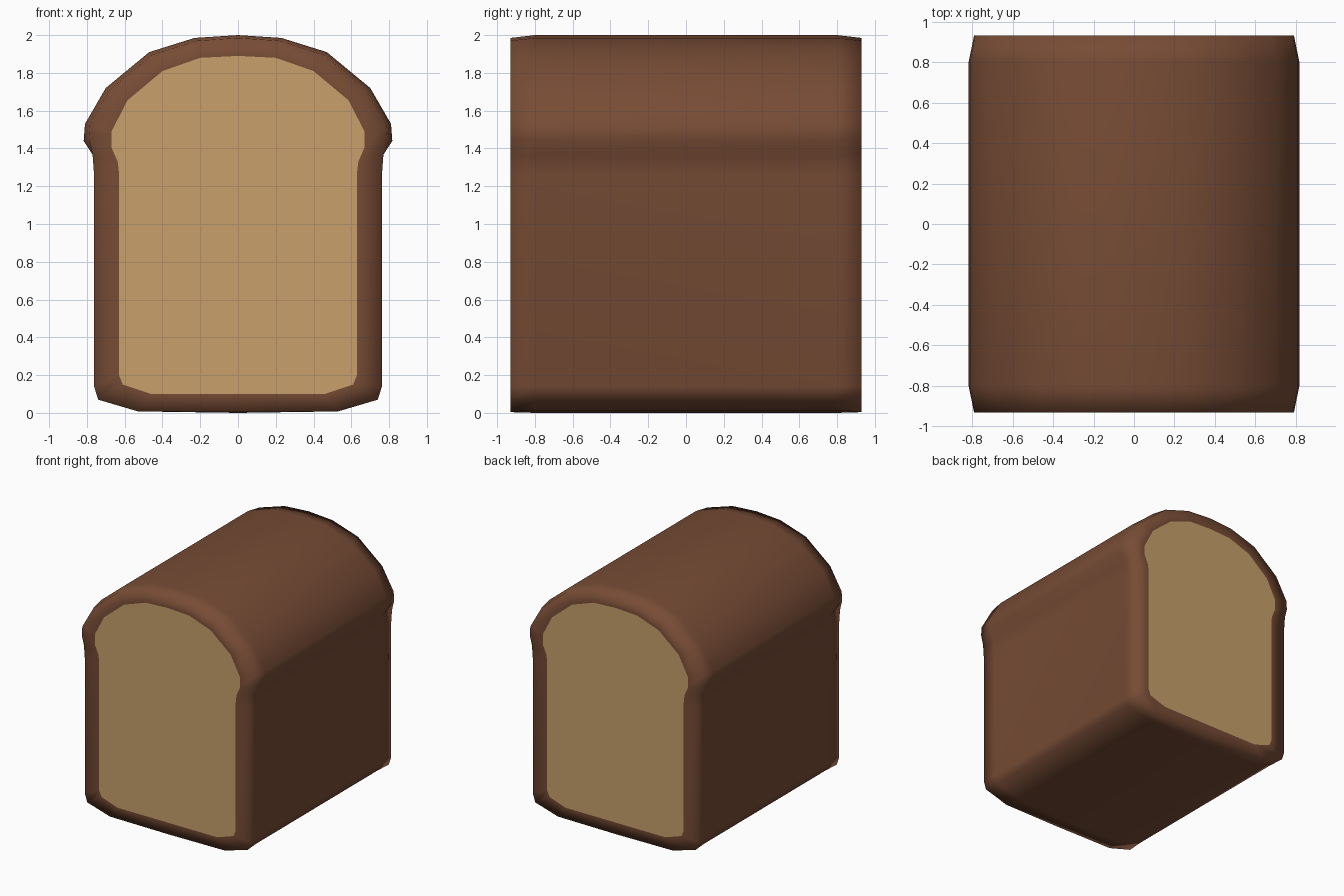
import bpy

if "Cube" in bpy.data.objects:
    bpy.data.objects.remove(bpy.data.objects["Cube"])

# Half profiles (x, z) from top centre round to bottom centre
BODY = [(0, 2.0), (.23, 1.985), (.47, 1.91), (.70, 1.72), (.81, 1.53), (.817, 1.44),
        (.765, 1.36), (.75, 1.26), (.752, .14), (.73, .07), (.5, .01), (0, 0)]
RIM = [(0, 1.985), (.22, 1.97), (.455, 1.895), (.68, 1.71), (.785, 1.525), (.79, 1.45),
       (.77, 1.37), (.762, 1.26), (.762, .14), (.74, .07), (.53, .008), (0, .004)]
CRUMB = [(0, 1.89), (.2, 1.88), (.4, 1.81), (.585, 1.655), (.67, 1.49), (.67, 1.405),
         (.637, 1.33), (.63, 1.27), (.63, .2), (.61, .15), (.46, .10), (0, .10)]
END, SHOULDER = .93, .80


def material(name, color):
    m = bpy.data.materials.new(name)
    m.diffuse_color = (*color, 1)
    m.use_nodes = True
    m.node_tree.nodes["Principled BSDF"].inputs["Base Color"].default_value = m.diffuse_color
    return m


def ring(half, y):
    """Mirror a half profile into a closed loop at depth y."""
    full = half + [(-x, z) for x, z in half[-2:0:-1]]
    return [(x, y, z) for x, z in full]


def add_mesh(name, verts, faces, mat, smooth):
    me = bpy.data.meshes.new(name)
    me.from_pydata(verts, [], faces)
    me.materials.append(mat)
    for p in me.polygons:
        p.use_smooth = smooth
    ob = bpy.data.objects.new(name, me)
    bpy.context.collection.objects.link(ob)


crust_mat = material("brown crust", (.185, .072, .036))
crumb_mat = material("tan crumb", (.57, .35, .143))

# Crust: smooth shell lofted through rings, open around the crumb
rings = [ring(CRUMB, -END), ring(RIM, -END), ring(BODY, -SHOULDER),
         ring(BODY, SHOULDER), ring(RIM, END), ring(CRUMB, END)]
n = len(rings[0])
faces = [(r * n + i, r * n + (i + 1) % n, (r + 1) * n + (i + 1) % n, (r + 1) * n + i)
         for r in range(len(rings) - 1) for i in range(n)]
add_mesh("crust", [v for r in rings for v in r], [f[::-1] for f in faces], crust_mat, True)

# Crumb: one flat cut face at each end
add_mesh("front_crumb", ring(CRUMB, -END), [tuple(range(n))[::-1]], crumb_mat, False)
add_mesh("back_crumb", ring(CRUMB, END), [tuple(range(n))], crumb_mat, False)
